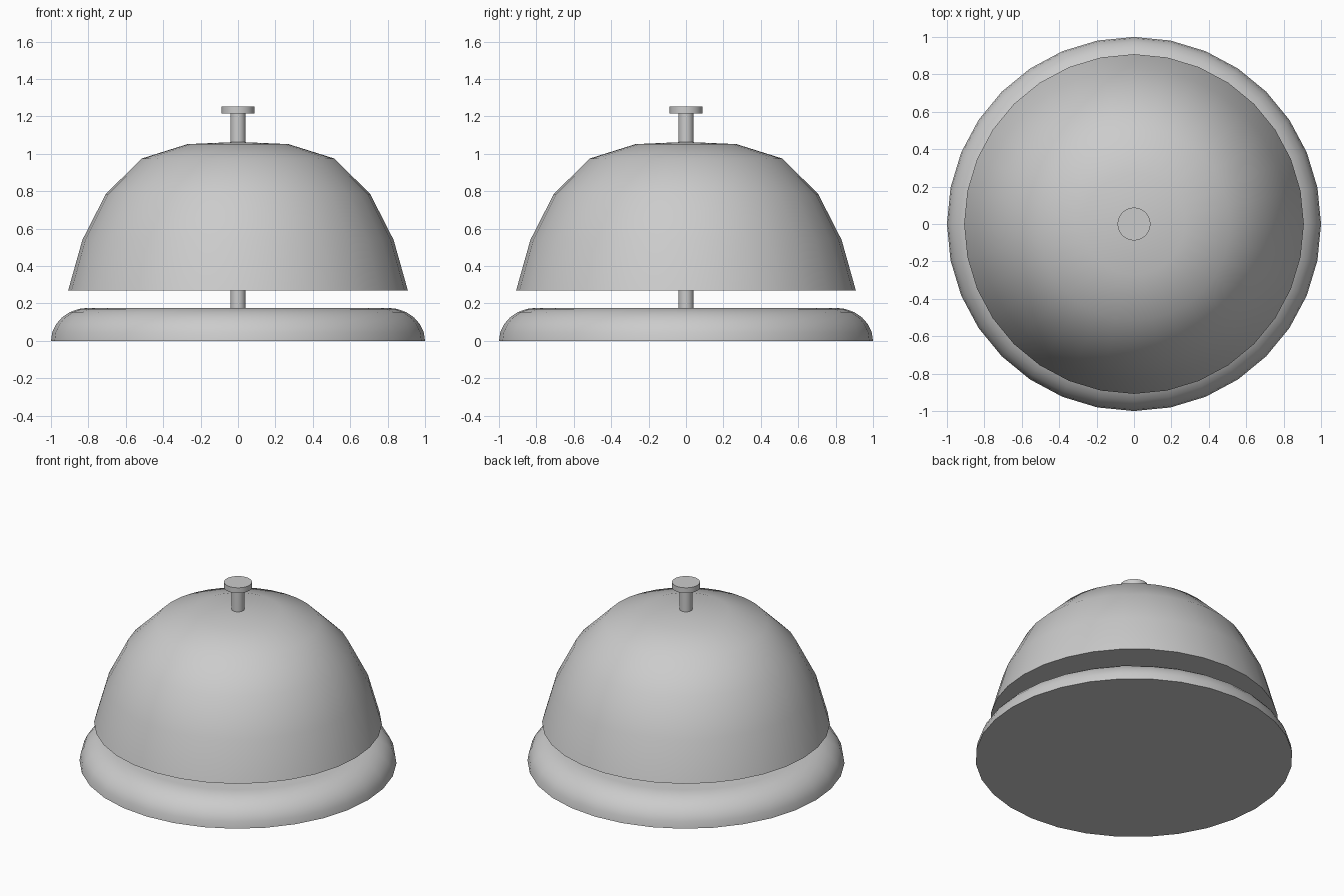
import bpy, bmesh
from math import sin, cos, pi, radians

if "Cube" in bpy.data.objects:
    bpy.data.objects.remove(bpy.data.objects["Cube"])

SEGMENTS = 32


def lathe(name, profile, smooth_angle=60):
    """Revolve (radius, z) points, listed bottom to top, into a closed solid."""
    bm = bmesh.new()
    rings = []
    for r, z in profile:
        if r == 0:
            rings.append([bm.verts.new((0, 0, z))] * SEGMENTS)
        else:
            rings.append([bm.verts.new((r * cos(2 * pi * i / SEGMENTS),
                                        r * sin(2 * pi * i / SEGMENTS), z))
                          for i in range(SEGMENTS)])
    for low, high in zip(rings, rings[1:]):
        for i in range(SEGMENTS):
            j = (i + 1) % SEGMENTS
            corners = [low[i], low[j], high[j], high[i]]
            bm.faces.new(list(dict.fromkeys(corners)))
    # Flat caps at the open ends
    bm.faces.new(rings[0][::-1])
    if profile[-1][0] > 0:
        bm.faces.new(rings[-1])
    bmesh.ops.recalc_face_normals(bm, faces=bm.faces)
    mesh = bpy.data.meshes.new(name)
    bm.to_mesh(mesh)
    bm.free()
    obj = bpy.data.objects.new(name, mesh)
    bpy.context.collection.objects.link(obj)
    bpy.ops.object.select_all(action='DESELECT')
    obj.select_set(True)
    bpy.context.view_layer.objects.active = obj
    bpy.ops.object.shade_smooth_by_angle(angle=radians(smooth_angle))
    return obj


# Base plate with a rounded shoulder
shoulder = [(0.8 + 0.2 * cos(a * pi / 12), 0.177 * sin(a * pi / 12)) for a in range(7)]
lathe("base_plate", shoulder)

# Bell dome, floating just above the base
lathe("bell_dome", [(0.908, 0.27), (0.832, 0.54), (0.707, 0.785),
                    (0.515, 0.975), (0.27, 1.052), (0, 1.064)])

# Central post running through the bell
lathe("post", [(0.04, 0.16), (0.04, 1.22)])

# Push button
lathe("push_button", [(0.088, 1.215), (0.088, 1.252)])
